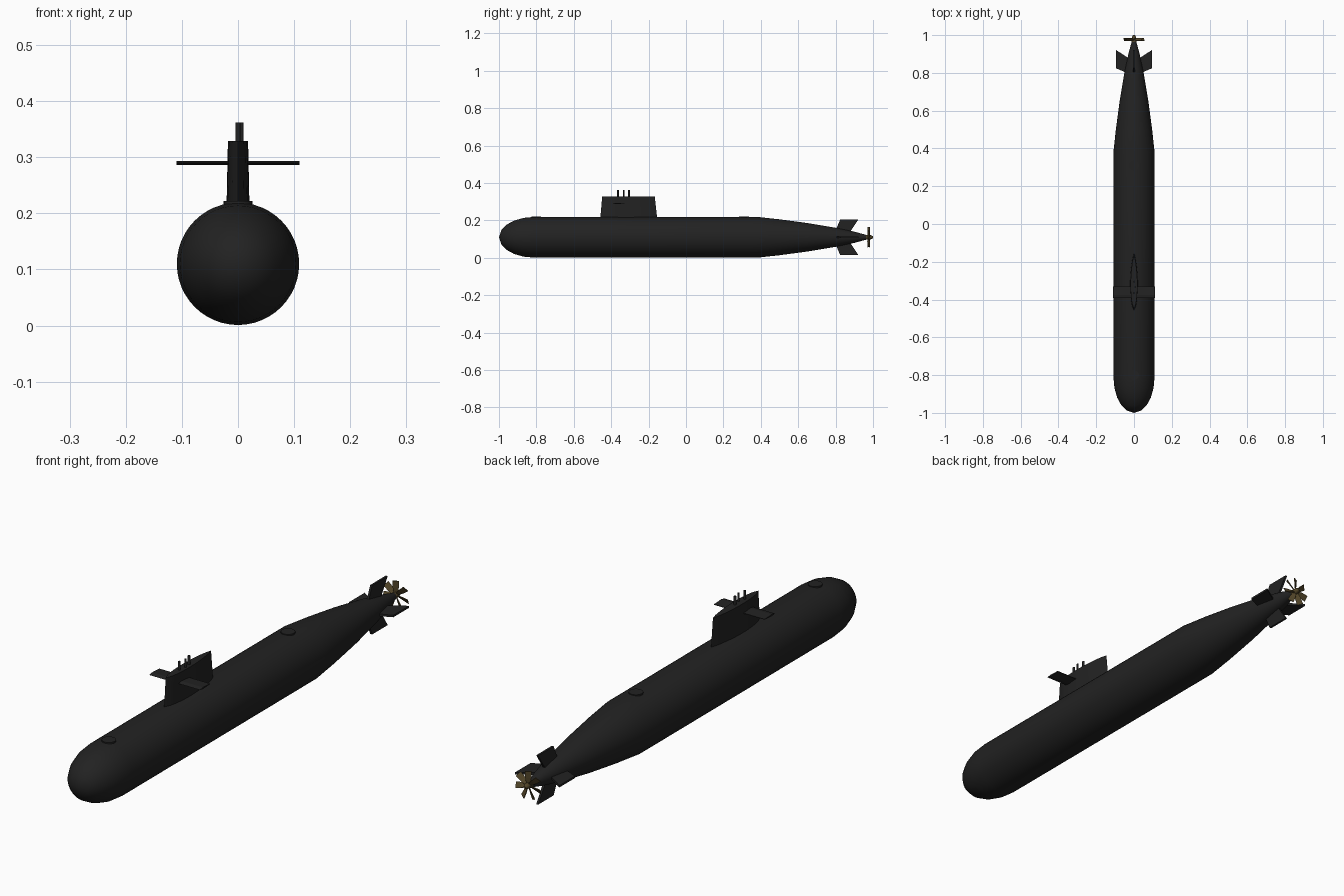
import bpy, bmesh, math
from mathutils import Matrix, Vector

if "Cube" in bpy.data.objects:
    bpy.data.objects.remove(bpy.data.objects["Cube"])

AXIS_Z = 0.11
RADIUS = 0.109


def make_material(name, rgb):
    m = bpy.data.materials.new(name)
    m.use_nodes = True
    m.diffuse_color = (*rgb, 1)
    m.node_tree.nodes["Principled BSDF"].inputs["Base Color"].default_value = (*rgb, 1)
    return m


BLACK = make_material("hull black", (0.016, 0.016, 0.016))
BRONZE = make_material("bronze", (0.085, 0.06, 0.022))


def finish(name, bm, mat, smooth=None):
    bmesh.ops.remove_doubles(bm, verts=bm.verts, dist=1e-6)
    bmesh.ops.recalc_face_normals(bm, faces=bm.faces)
    me = bpy.data.meshes.new(name)
    bm.to_mesh(me)
    bm.free()
    me.materials.append(mat)
    ob = bpy.data.objects.new(name, me)
    bpy.context.collection.objects.link(ob)
    if smooth:
        bpy.ops.object.select_all(action="DESELECT")
        ob.select_set(True)
        bpy.context.view_layer.objects.active = ob
        bpy.ops.object.shade_smooth_by_angle(angle=math.radians(smooth))
    return ob


def lathe(name, profile, mat, sides, smooth):
    """Turn (y, radius) points about the long axis."""
    bm = bmesh.new()
    vs = [bm.verts.new((0, y, AXIS_Z + r)) for y, r in profile]
    es = [bm.edges.new(p) for p in zip(vs, vs[1:])]
    bmesh.ops.spin(bm, geom=vs + es, cent=(0, 0, AXIS_Z), axis=(0, 1, 0),
                   angle=math.tau, steps=sides, use_merge=True)
    return finish(name, bm, mat, smooth)


def loft(bm, rings):
    """Skin equal rings and cap both ends."""
    loops = [[bm.verts.new(p) for p in ring] for ring in rings]
    n = len(loops[0])
    for a, b in zip(loops, loops[1:]):
        for i in range(n):
            j = (i + 1) % n
            bm.faces.new((a[i], a[j], b[j], b[i]))
    bm.faces.new(loops[0])
    bm.faces.new(loops[-1])


def cylinder(name, x, y, z0, z1, r, sides):
    bm = bmesh.new()
    mid = Matrix.Translation((x, y, (z0 + z1) / 2))
    bmesh.ops.create_cone(bm, cap_ends=True, segments=sides, radius1=r,
                          radius2=r, depth=z1 - z0, matrix=mid)
    return finish(name, bm, BLACK, 40)


# Hull: elliptical nose, straight middle, tapering tail
nose_len = 0.19
nose = [(-1 + nose_len * (1 - math.cos(a)), RADIUS * math.sin(a))
        for a in (math.radians(d) for d in (0, 22, 38, 55, 72, 90))]
tail = [(0.38, RADIUS), (0.5, 0.096), (0.65, 0.076), (0.8, 0.051),
        (0.9, 0.03), (0.97, 0.011), (0.97, 0)]
lathe("hull", nose + tail, BLACK, 48, 30)


# Sail: lens-shaped section, slightly tapered
def sail_ring(y0, y1, half, z, n=12):
    pts = []
    for side in (1, -1):
        for i in range(n):
            t = i / n if side == 1 else 1 - i / n
            w = half * math.sin(math.pi * t ** 0.85) ** 0.65 if 0 < t < 1 else 0
            pts.append((side * w, y0 + (y1 - y0) * t, z))
    return pts


bm = bmesh.new()
loft(bm, [sail_ring(-0.46, -0.152, 0.021, 0.19),
          sail_ring(-0.448, -0.167, 0.018, 0.329)])
finish("sail", bm, BLACK, 40)

# Sail planes
for side, label in ((1, "left"), (-1, "right")):
    bm = bmesh.new()
    loft(bm, [[(side * x, y, z) for y, z in
               ((-0.393, 0.29), (-0.375, 0.2935), (-0.33, 0.291),
                (-0.33, 0.289), (-0.375, 0.2865))] for x in (0.017, 0.11)])
    finish(label + "_sail_plane", bm, BLACK)

# Masts
for i, (x, y, r) in enumerate(((0.0, -0.364, 0.005), (0.006, -0.334, 0.004),
                               (0.001, -0.305, 0.005))):
    cylinder(f"mast_{i + 1}", x, y, 0.32, 0.362, r, 10)

# Deck hatches
for label, y in (("front", -0.8), ("rear", 0.31)):
    cylinder(label + "_hatch", 0, y, 0.2, 0.222, 0.026, 20)

# Tail fins in a cross, each a swept tapered blade
for k, label in enumerate(("upper", "left", "lower", "right")):
    spin = Matrix.Rotation(k * math.pi / 2, 4, "Y")
    bm = bmesh.new()
    loft(bm, [[(t, y0, r), (t, y1, r), (-t, y1, r), (-t, y0, r)]
              for r, y0, y1, t in ((0.01, 0.788, 0.865, 0.005),
                                   (0.096, 0.825, 0.922, 0.004))])
    bmesh.ops.transform(bm, verts=bm.verts,
                        matrix=Matrix.Translation((0, 0, AXIS_Z)) @ spin)
    finish(label + "_tail_fin", bm, BLACK)

# Propeller hub
lathe("propeller_hub", [(0.962, 0), (0.962, 0.013), (0.988, 0.011), (1.0, 0.005), (1.0, 0)],
      BRONZE, 16, 40)

# Propeller blades, pitched about their own radius
BLADES = 7
bm = bmesh.new()
for k in range(BLADES):
    spin = Matrix.Rotation(k * math.tau / BLADES, 4, "Y")
    rings = []
    for r, half, pitch in ((0.006, 0.007, 50), (0.03, 0.011, 38), (0.055, 0.012, 30)):
        turn = Matrix.Rotation(math.radians(pitch), 4, "Z")
        rings.append([Vector((0, 0.977, AXIS_Z)) + spin @ (turn @ Vector((x, y, r)))
                      for x, y in ((-half, -0.0015), (half, -0.0015),
                                   (half, 0.0015), (-half, 0.0015))])
    loft(bm, rings)
finish("propeller_blades", bm, BRONZE)
